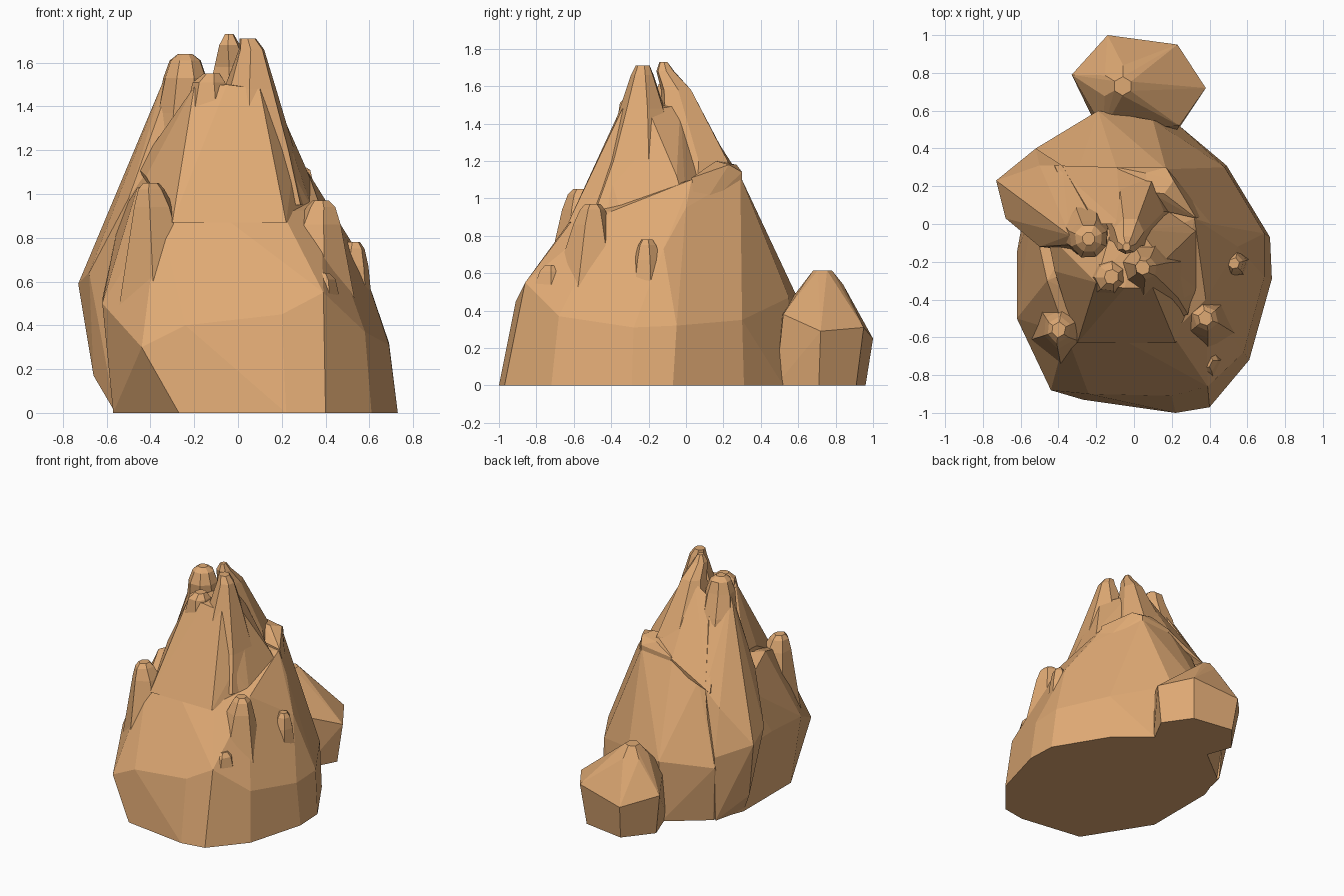
import bpy, bmesh, math, random

random.seed(4)

stone = bpy.data.materials.new("sandy_brown_rock")
stone.diffuse_color = (0.74, 0.40, 0.175, 1)


def finish(name, bm):
    bmesh.ops.recalc_face_normals(bm, faces=bm.faces[:])
    me = bpy.data.meshes.new(name)
    bm.to_mesh(me)
    bm.free()
    me.materials.append(stone)
    ob = bpy.data.objects.new(name, me)
    bpy.context.collection.objects.link(ob)
    return ob


def boulder(name, points):
    """Faceted convex rock wrapped around a few corner points."""
    bm = bmesh.new()
    for p in points:
        bm.verts.new(p)
    res = bmesh.ops.convex_hull(bm, input=bm.verts[:])
    junk = {g for g in res["geom_interior"] + res["geom_unused"]
            if isinstance(g, bmesh.types.BMVert)}
    bmesh.ops.delete(bm, geom=list(junk), context='VERTS')
    bmesh.ops.dissolve_limit(bm, angle_limit=math.radians(4),
                             verts=bm.verts[:], edges=bm.edges[:])
    return finish(name, bm)


def spire(name, rings, sides=7, turn=0.0):
    """Rough tapering column; each ring is (x, y, z, radius)."""
    bm = bmesh.new()
    uneven = [random.uniform(0.93, 1.07) for _ in range(sides)]
    loops = []
    for x, y, z, r in rings:
        loop = []
        for i in range(sides):
            a = turn + math.tau * i / sides
            k = r * uneven[i] * random.uniform(0.96, 1.04)
            loop.append(bm.verts.new((x + k * math.cos(a), y + k * math.sin(a), z)))
        loops.append(loop)
    for lo, hi in zip(loops, loops[1:]):
        for i in range(sides):
            j = (i + 1) % sides
            bm.faces.new((lo[i], lo[j], hi[j], hi[i]))
    bm.faces.new(loops[0][::-1])
    bm.faces.new(loops[-1])
    return finish(name, bm)


# Broad lower mass: foot, waist and shoulder corners
foot = [(-.27, -.93), (.22, -1), (.40, -.97), (.61, -.72), (.73, -.29), (.72, -.07),
        (.49, .31), (.24, .52), (-.2, .58), (-.48, .36), (-.57, .12), (-.57, -.45)]
waist = [(-.44, -.88, .30), (-.24, -.90, .40), (.20, -.91, .45), (.39, -.86, .55),
         (.58, -.68, .37), (.69, -.28, .31), (.69, -.05, .32), (.48, .30, .35),
         (.10, .55, .47), (-.19, .60, .46), (-.52, .40, .42),
         (-.62, -.15, .52), (-.62, -.50, .50)]
shoulder = [(-.36, -.58, .92), (-.10, -.59, .92), (.20, -.58, .92), (.38, -.40, .93),
            (.41, 0, .95), (.55, -.12, .73), (.32, .03, 1.10), (.17, .29, 1.12),
            (-.09, .29, 1.10), (-.30, .28, .98), (-.54, .06, .90), (-.46, -.30, 1.03)]
boulder("mountain_base", [(x, y, 0) for x, y in foot] + waist + shoulder)

# Upper mass that fuses the spires together at the front
boulder("upper_mass", [
    (-.30, -.63, .87), (.22, -.63, .87), (.34, -.35, .93), (.38, 0, .94),
    (-.24, -.48, 1.12), (0, -.49, 1.13), (.25, -.40, 1.10), (.31, -.05, 1.12),
    (-.09, .26, 1.11), (-.46, -.05, 1.12), (-.42, -.25, 1.08),
    (-.20, -.31, 1.49), (-.05, -.34, 1.50), (.10, -.34, 1.48), (.155, -.2, 1.47),
    (.03, -.03, 1.50), (-.12, -.03, 1.48)])

# Slope joining the left and back spires
boulder("back_slope", [(-.42, .31, .93), (-.09, .30, 1.10), (.10, .28, 1.10), (.01, .0, 1.56),
                       (-.07, .0, 1.57), (-.22, .0, 1.47), (-.30, .02, 1.36), (.12, .05, 1.25),
                       (-.10, .0, .90), (-.40, .05, .90)])

# Left column with its own overhanging corner
boulder("left_column", [
    (-.56, .10, 0), (-.50, .36, 0), (-.3, .1, 0), (-.66, .18, .17), (-.73, .23, .59),
    (-.68, .03, .64), (-.52, .40, .50), (-.59, .10, .90), (-.50, .31, .84), (-.38, .31, .95),
    (-.50, -.12, .98), (-.38, .0, 1.37), (-.35, -.11, 1.40), (-.24, .06, 1.40),
    (-.15, -.02, 1.44), (-.18, -.16, 1.45), (-.34, -.06, 1.52), (-.19, -.04, 1.53)])

# Column at the back right with a low blunt top
boulder("back_right_column", [
    (-.09, .30, 1.11), (.17, .30, 1.14), (.21, .23, 1.18), (.06, .27, 1.18), (.08, .17, 1.20),
    (.16, .16, 1.20), (.33, .03, 1.11), (.02, .10, 1.12), (.10, .10, .70),
    (.18, .29, .80), (.38, .05, .90)])

# Tall spires
spire("main_spire", [(.05, -.28, .95, .30), (.055, -.24, 1.20, .22), (.055, -.23, 1.48, .125),
                     (.06, -.23, 1.66, .063), (.045, -.23, 1.71, .04)], 7, .2)
spire("front_spire", [(-.16, -.31, .90, .24), (-.15, -.29, 1.15, .18), (-.13, -.27, 1.40, .11),
                      (-.13, -.28, 1.51, .08), (-.12, -.28, 1.55, .04)], 7, .5)
spire("left_spire", [(-.25, -.03, 1.2, .16), (-.25, -.05, 1.37, .13),
                     (-.24, -.08, 1.53, .105), (-.24, -.08, 1.61, .075), (-.24, -.08, 1.64, .035)], 8, .4)
spire("back_spire", [(-.02, .03, .95, .26), (-.02, .05, 1.20, .19), (-.03, -.05, 1.58, .085),
                     (-.04, -.11, 1.68, .05), (-.04, -.12, 1.73, .022)], 7, .1)

# Small knobs on the slopes: x, y, top height, tip radius, foot offset, foot radius, foot depth
knobs = {
    "front_left_knob": (-.40, -.56, 1.05, .04, (.05, .03), .23, .62),
    "right_knob": (.38, -.50, .97, .04, (-.03, -.02), .24, .62),
    "front_right_knob": (.38, -.72, .64, .04, (-.05, .02), .17, .55),
    "side_knob": (.53, -.21, .78, .03, (-.02, 0), .15, .62),
}
for n, (name, (x, y, top, tip, (ox, oy), r, deep)) in enumerate(knobs.items()):
    spire(name, [(x + ox, y + oy, top - deep, r),
                 (x + ox * .2, y + oy * .2, top - .11, tip * 2.5),
                 (x, y, top - .03, tip * 1.7), (x, y, top, tip)], 6, .4 + n * .3)

# Separate little rock at the back
rim = [(-.14, 1.0, .25), (.23, .95, .31), (.38, .72, .29), (.24, .52, .38),
       (-.16, .50, .38), (-.33, .79, .31)]
base = [(-.12, .96, 0), (.20, .91, 0), (.34, .71, 0), (.22, .48, 0), (-.18, .48, 0), (-.28, .76, 0)]
cap = [(-.06 + r * math.cos(a), .73 + r * math.sin(a), z)
       for r, z in ((.11, .54), (.05, .615)) for a in [math.tau * i / 6 + .5 for i in range(6)]]
boulder("back_rock", base + rim + cap)
